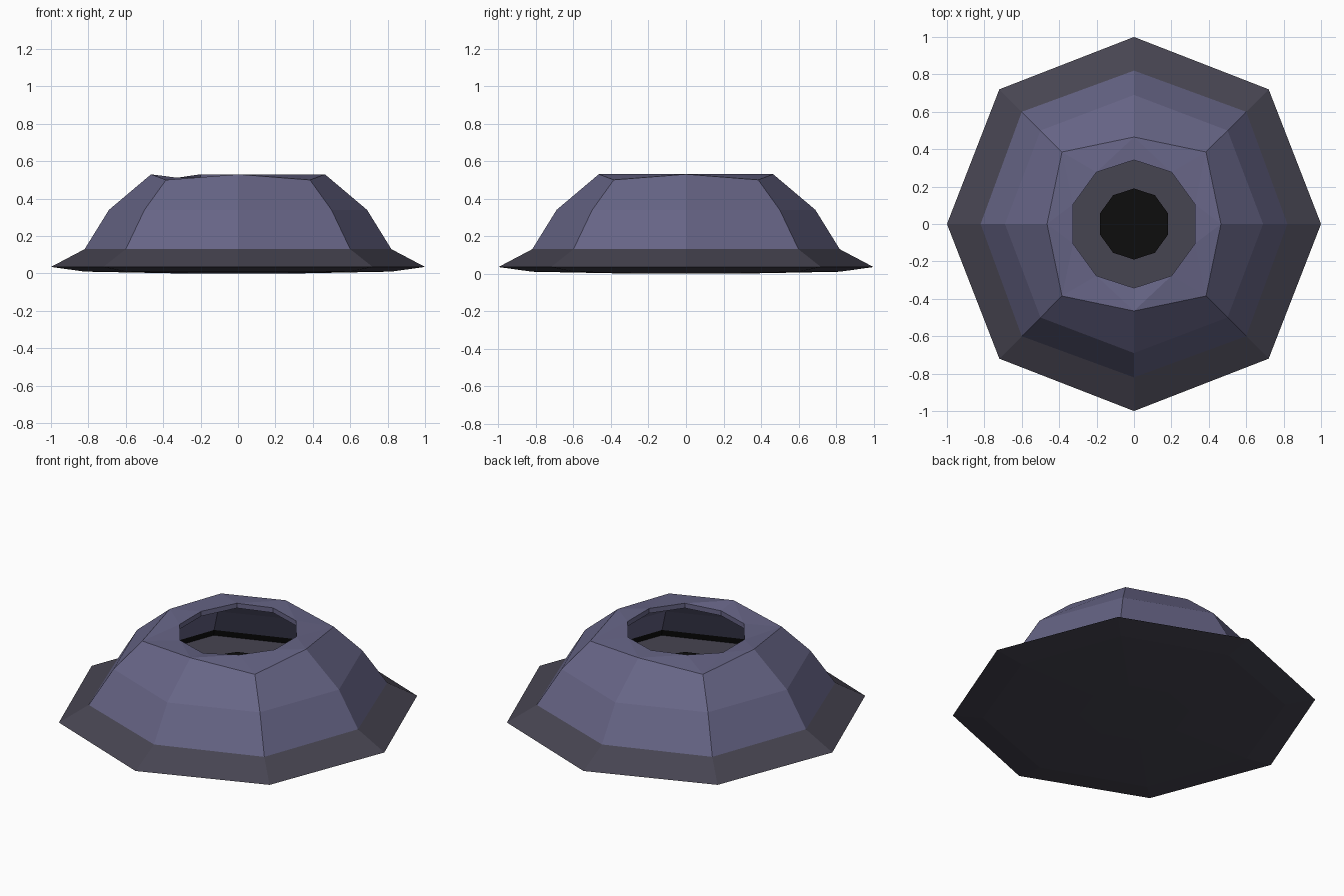
import bpy, bmesh, math

if "Cube" in bpy.data.objects:
    bpy.data.objects.remove(bpy.data.objects["Cube"])


def material(name, rgb):
    m = bpy.data.materials.new(name)
    m.diffuse_color = (*rgb, 1)
    m.use_nodes = True
    m.node_tree.nodes["Principled BSDF"].inputs["Base Color"].default_value = m.diffuse_color
    return m


SLATE = material("slate_purple", (0.135, 0.13, 0.24))
GREY = material("charcoal_grey", (0.062, 0.058, 0.082))
BLACK = material("black", (0.004, 0.004, 0.004))


def octagon(bm, axis, diag, z, z_diag=None):
    """Ring of 8 points: axis points at radius axis, corners at (diag, diag)."""
    ring = []
    for k in range(8):
        corner = k % 2
        r = diag * math.sqrt(2) if corner else axis
        h = z_diag if corner and z_diag is not None else z
        a = math.radians(45 * k)
        ring.append(bm.verts.new((r * math.cos(a), r * math.sin(a), h)))
    return ring


def decagon(bm, r, height):
    """Ring of 10 points; height is a function of x and y."""
    ring = []
    for k in range(10):
        a = math.radians(18 + 36 * k)
        x, y = r * math.cos(a), r * math.sin(a)
        ring.append(bm.verts.new((x, y, height(x, y))))
    return ring


def bridge(bm, low, high, mat=0):
    n = len(low)
    for i in range(n):
        j = (i + 1) % n
        bm.faces.new((low[i], low[j], high[j], high[i])).material_index = mat


def bridge_uneven(bm, outer, inner, flip=False):
    """Triangulate between an 8 ring starting at 0 and a 10 ring starting at 18 degrees."""
    i = j = 0
    while i < 8 or j < 10:
        if j == 10 or (i < 8 and 45 * (i + 1) <= 18 + 36 * (j + 1)):
            tri = [outer[i % 8], outer[(i + 1) % 8], inner[j % 10]]
            i += 1
        else:
            tri = [outer[i % 8], inner[(j + 1) % 10], inner[j % 10]]
            j += 1
        bm.faces.new(tri[::-1] if flip else tri)


def finish(bm, name, mats):
    mesh = bpy.data.meshes.new(name)
    bm.to_mesh(mesh)
    bm.free()
    for m in mats:
        mesh.materials.append(m)
    ob = bpy.data.objects.new(name, mesh)
    bpy.context.collection.objects.link(ob)
    return ob


# Base plate: shallow octagonal dish with a sloped rim and flat floor
bm = bmesh.new()
rings = [octagon(bm, *p) for p in ((0.3, 0.22, 0.0), (0.82, 0.6, 0.01),
                                  (1.0, 0.72, 0.035), (0.82, 0.6, 0.13))]
for a, b in zip(rings, rings[1:]):
    bridge(bm, a, b)
bm.faces.new(rings[0][::-1])
bm.faces.new(rings[-1])
finish(bm, "base_plate", [GREY])

# Shell: faceted outer wall, open top, hollow inside with a dark foot band
bm = bmesh.new()
outer = [octagon(bm, *p) for p in ((0.82, 0.6, 0.13), (0.69, 0.5, 0.34),
                                  (0.465, 0.385, 0.53, 0.5))]
inner = [octagon(bm, *p) for p in ((0.43, 0.35, 0.49, 0.47), (0.64, 0.46, 0.34),
                                  (0.745, 0.545, 0.17), (0.76, 0.555, 0.131))]
for a, b in zip(outer, outer[1:]):
    bridge(bm, a, b)


def rim_height(x, y):
    return 0.53 if x + y > -0.1 else 0.512


rim = decagon(bm, 0.342, rim_height)
lip = decagon(bm, 0.342, lambda x, y: rim_height(x, y) - 0.03)
bridge_uneven(bm, outer[-1], rim)
bridge(bm, rim, lip)
bridge_uneven(bm, inner[0], lip, flip=True)
bridge(bm, inner[0], inner[1])
bridge(bm, inner[1], inner[2])
bridge(bm, inner[2], inner[3], 1)
finish(bm, "shell", [SLATE, BLACK])

# Core: dark ten-sided post standing on the floor inside the opening
bm = bmesh.new()
foot = decagon(bm, 0.19, lambda x, y: 0.13)
head = decagon(bm, 0.19, lambda x, y: 0.3)
bridge(bm, foot, head)
bm.faces.new(foot[::-1])
bm.faces.new(head)
finish(bm, "core_post", [BLACK])
